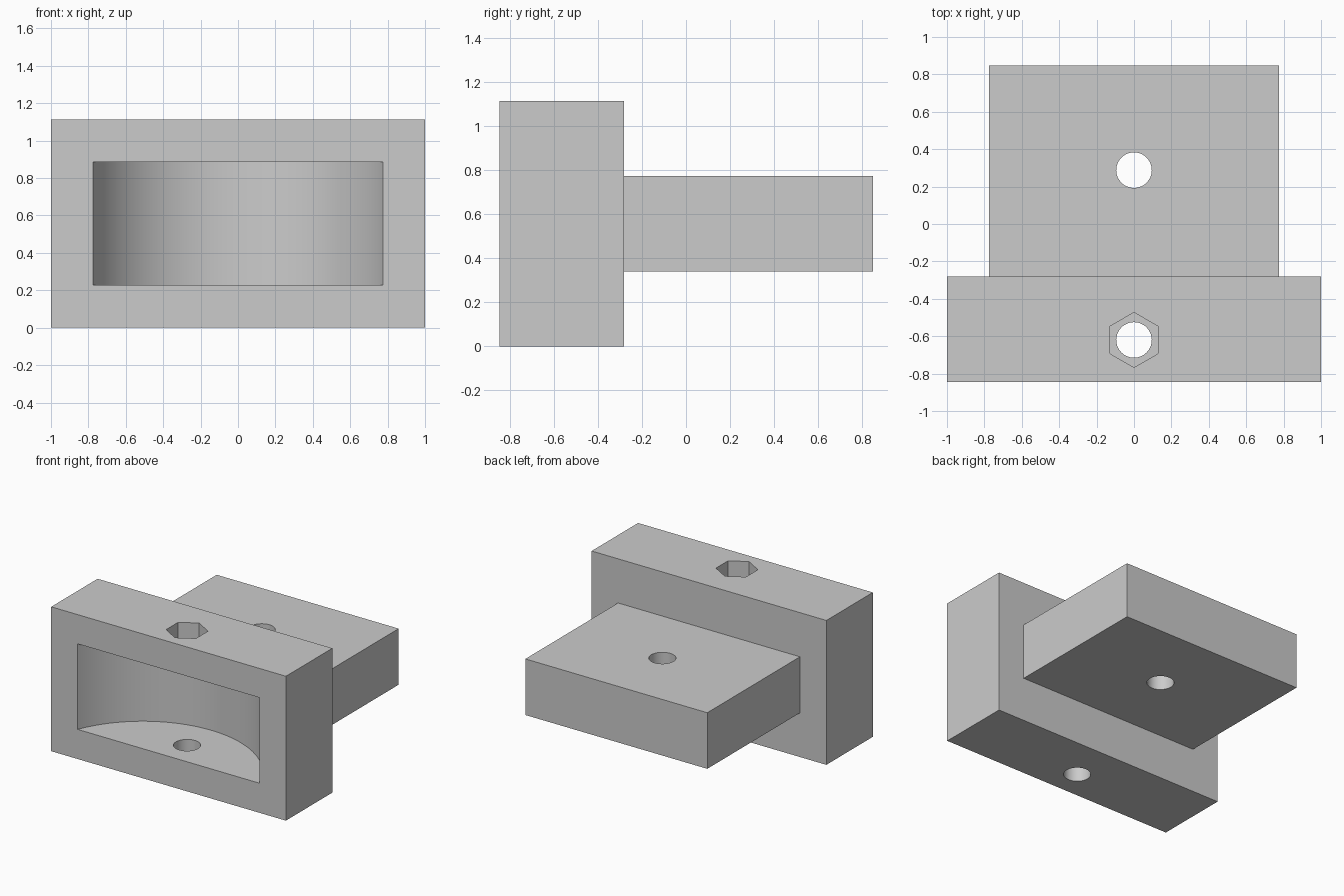
import bpy, bmesh, math

if "Cube" in bpy.data.objects:
    bpy.data.objects.remove(bpy.data.objects["Cube"])

grey = bpy.data.materials.new("plain grey")
grey.diffuse_color = (0.6, 0.6, 0.6, 1)
grey.use_nodes = True
grey.node_tree.nodes["Principled BSDF"].inputs["Base Color"].default_value = grey.diffuse_color


def prism(name, outline, z0, z1):
    """Extrude a closed counter-clockwise xy outline from z0 to z1."""
    bm = bmesh.new()
    face = bm.faces.new([bm.verts.new((x, y, z0)) for x, y in outline])
    top = bmesh.ops.extrude_face_region(bm, geom=[face])["geom"]
    bmesh.ops.translate(bm, vec=(0, 0, z1 - z0),
                        verts=[v for v in top if isinstance(v, bmesh.types.BMVert)])
    bmesh.ops.recalc_face_normals(bm, faces=bm.faces)
    mesh = bpy.data.meshes.new(name)
    bm.to_mesh(mesh)
    bm.free()
    mesh.materials.append(grey)
    obj = bpy.data.objects.new(name, mesh)
    bpy.context.collection.objects.link(obj)
    return obj


def rect(x, y0, y1):
    return [(-x, y0), (x, y0), (x, y1), (-x, y1)]


def ring(cy, r, n, start=0.0):
    return [(r * math.cos(start + i * math.tau / n),
             cy + r * math.sin(start + i * math.tau / n)) for i in range(n)]


def cut(obj, cutter):
    cutter.hide_render = True
    cutter.hide_set(True)
    mod = obj.modifiers.new(cutter.name, 'BOOLEAN')
    mod.operation = 'DIFFERENCE'
    mod.solver = 'EXACT'
    mod.object = cutter


FRONT, JOINT, BACK = -0.845, -0.28, 0.848

# Upright block and the flat tongue behind it
block = prism("upright_block", rect(1.0, FRONT, JOINT), 0, 1.112)
tongue = prism("rear_tongue", rect(0.775, JOINT, BACK), 0.34, 0.772)

# Curved pocket open at the front: a circular arc across the opening
radius, centre_y = 0.836, FRONT - 0.313
a = math.asin(0.775 / radius)
arc = [(radius * math.sin(a - 2 * a * i / 48), centre_y + radius * math.cos(a - 2 * a * i / 48))
       for i in range(49)]
pocket = [(-0.775, FRONT - 0.1), (0.775, FRONT - 0.1)] + arc
cut(block, prism("pocket_cutter", pocket, 0.228, 0.887))

# Bolt hole with a hexagonal nut recess in the top
cut(block, prism("block_bolt_cutter", ring(-0.62, 0.095, 48), -0.1, 1.3))
cut(block, prism("nut_recess_cutter", ring(-0.62, 0.147, 6, math.pi / 6), 0.962, 1.3))

# Bolt hole through the tongue
cut(tongue, prism("tongue_bolt_cutter", ring(0.288, 0.095, 48), 0.2, 1.0))

# Bake the cuts, then smooth the curved walls
for obj in (block, tongue):
    bpy.ops.object.select_all(action='DESELECT')
    obj.select_set(True)
    bpy.context.view_layer.objects.active = obj
    for mod in list(obj.modifiers):
        bpy.ops.object.modifier_apply(modifier=mod.name)
    bpy.ops.object.shade_smooth_by_angle(angle=math.radians(20))

# Remove the used cutters
for obj in list(bpy.data.objects):
    if obj.name.endswith("_cutter"):
        bpy.data.objects.remove(obj)
